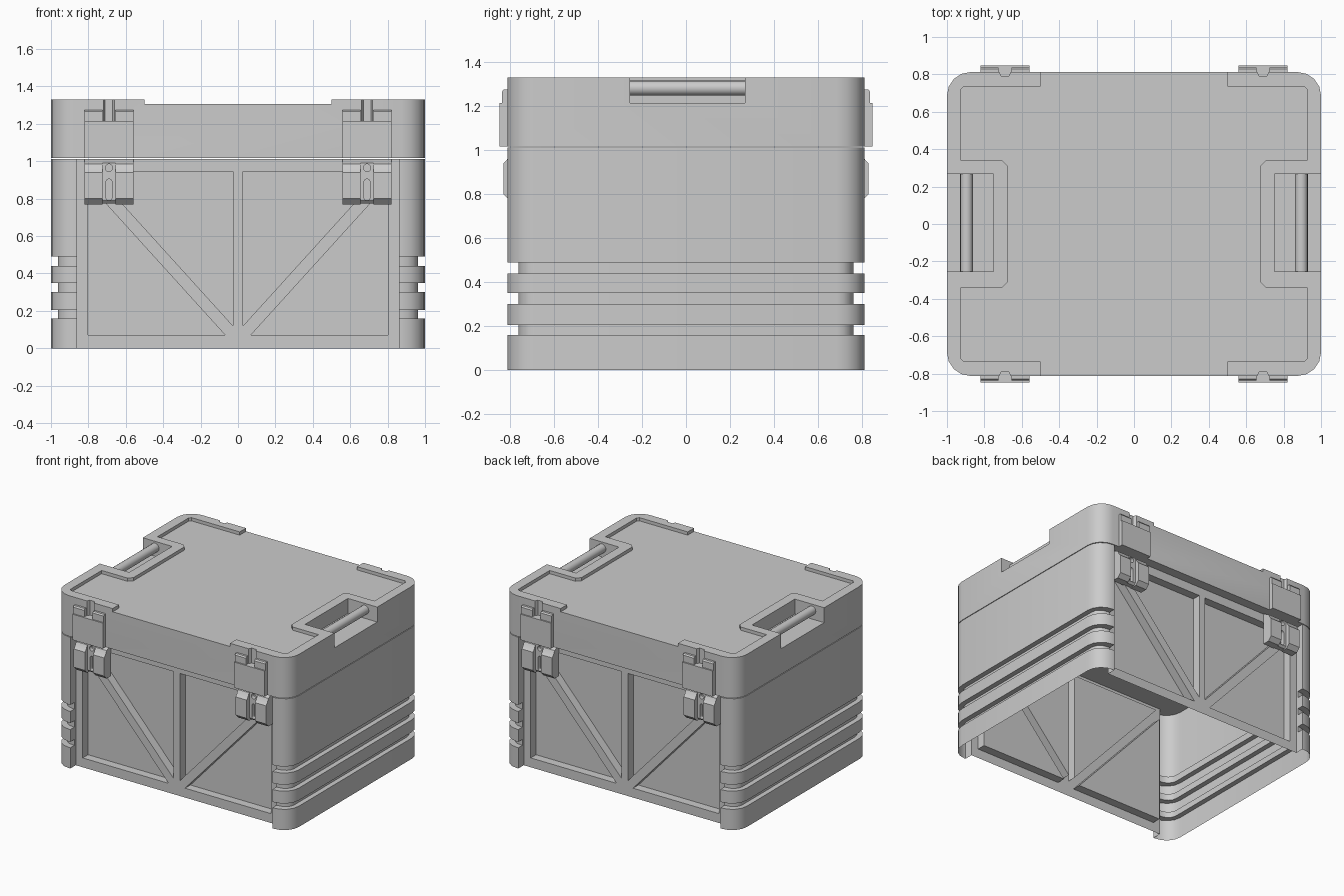
import bpy, bmesh
from math import sin, cos, pi

cube = bpy.data.objects.get("Cube")
if cube:
    bpy.data.objects.remove(cube, do_unlink=True)

grey = bpy.data.materials.new("crate grey")
grey.use_nodes = True
grey.diffuse_color = (0.6, 0.6, 0.6, 1)
grey.node_tree.nodes["Principled BSDF"].inputs["Base Color"].default_value = (0.6, 0.6, 0.6, 1)

W, D = 1.0, 0.812          # half width and half depth
COL, REC = 0.862, 0.745    # corner column edge and recessed wall
SEAM, TOP = 1.012, 1.33
RADIUS = 0.125


def finish(bm, name, mirror=""):
    """Turn a bmesh into an object, optionally mirrored over x and y."""
    mesh = bpy.data.meshes.new(name)
    bm.to_mesh(mesh)
    bm.free()
    obj = bpy.data.objects.new(name, mesh)
    bpy.context.collection.objects.link(obj)
    mesh.materials.append(grey)
    if mirror:
        mod = obj.modifiers.new("mirror", 'MIRROR')
        mod.use_axis = ("x" in mirror, "y" in mirror, False)
    return obj


def extrude(name, pts, axis, a, b, mirror=""):
    """Prism of a 2D outline along one axis, from a to b."""
    place = {"x": lambda p, t: (t, p[0], p[1]),
             "y": lambda p, t: (p[0], t, p[1]),
             "z": lambda p, t: (p[0], p[1], t)}[axis]
    bm = bmesh.new()
    lo = [bm.verts.new(place(p, a)) for p in pts]
    hi = [bm.verts.new(place(p, b)) for p in pts]
    bm.faces.new(lo)
    bm.faces.new(hi)
    n = len(pts)
    for i in range(n):
        j = (i + 1) % n
        bm.faces.new((lo[i], lo[j], hi[j], hi[i]))
    bmesh.ops.recalc_face_normals(bm, faces=bm.faces)
    return finish(bm, name, mirror)


def cut(obj, cutters):
    """Subtract the cutters, bake the result and remove them."""
    for c in cutters:
        c.hide_render = True
        mod = obj.modifiers.new("cut", 'BOOLEAN')
        mod.operation, mod.solver, mod.object = 'DIFFERENCE', 'EXACT', c
    deps = bpy.context.evaluated_depsgraph_get()
    baked = bpy.data.meshes.new_from_object(obj.evaluated_get(deps))
    obj.modifiers.clear()
    obj.data = baked
    for c in cutters:
        bpy.data.objects.remove(c, do_unlink=True)


def rect(a0, a1, b0, b1):
    return [(a0, b0), (a1, b0), (a1, b1), (a0, b1)]


def corner(ix=0, iy=0, steps=4):
    """Rounded corner arc of the plan, shrunk by the insets."""
    return [(W - RADIUS + (RADIUS - ix) * cos(pi / 2 * i / steps),
             D - RADIUS + (RADIUS - iy) * sin(pi / 2 * i / steps)) for i in range(steps + 1)]


def four_way(q):
    """Complete a quarter outline running from the x axis to the y axis."""
    flip = q[::-1]
    return (q + [(-x, y) for x, y in flip]
            + [(-x, -y) for x, y in q] + [(x, -y) for x, y in flip])


# Body: one quarter of an open-bottomed shell, mirrored
bm = bmesh.new()


def face(points):
    bm.faces.new([bm.verts.new(p) for p in points])


def section(groove):
    ix, iy = 0.038 * groove, 0.05 * groove
    return [(W - ix, 0)] + corner(ix, iy) + [(COL, D - iy), (COL, REC)]


# Side wall with three grooves
levels = [(0, 0)]
for low, high in ((0.16, 0.205), (0.30, 0.35), (0.44, 0.49)):
    levels += [(low, 0), (low, 1), (high, 1), (high, 0)]
levels.append((SEAM, 0))
for (z0, i0), (z1, i1) in zip(levels, levels[1:]):
    s0, s1 = section(i0), section(i1)
    for k in range(len(s0) - 1):
        quad = [(*s0[k], z0), (*s0[k + 1], z0), (*s1[k + 1], z1), (*s1[k], z1)]
        if k == len(s0) - 2 and z0 == z1:
            quad.pop(2)
        face(quad)

# Closed top of the body
face([(x, y, SEAM) for x, y in [(0, 0)] + section(0) + [(0, REC)]])

# Recessed wall with braces around two deep sunken triangles
o1, o2, o3, o4 = rect(0, COL, 0, SEAM)
u1, u2, u3 = (0.027, 0.12), (0.775, 0.945), (0.027, 0.945)
l1, l2, l3 = (0.07, 0.072), (0.803, 0.072), (0.803, 0.88)
for poly in ((o1, o2, l2, l1), (o2, o3, l3, l2), (u1, l1, l3, u2), (o3, o4, u3, u2),
             (o4, o1, u1, u3), (o1, l1, u1), (o3, u2, l3)):
    face([(x, REC, z) for x, z in poly])
SUNK = REC - 0.065
for tri in ((u1, u2, u3), (l1, l2, l3)):
    face([(x, SUNK, z) for x, z in tri])
    for i in range(3):
        (xa, za), (xb, zb) = tri[i], tri[(i + 1) % 3]
        face([(xa, REC, za), (xb, REC, zb), (xb, SUNK, zb), (xa, SUNK, za)])

bmesh.ops.remove_doubles(bm, verts=bm.verts, dist=0.0005)
bmesh.ops.recalc_face_normals(bm, faces=bm.faces)
bm.normal_update()
cap = max(bm.faces, key=lambda f: f.calc_center_median().z)
if cap.normal.z < 0:
    bmesh.ops.reverse_faces(bm, faces=bm.faces)
finish(bm, "body", "xy")

# Lid: rounded block with a lowered top, two handle pockets and latch notches
LX, GAP, HALF = 0.69, 0.035, 0.13
lid = extrude("lid", four_way(corner()), "z", SEAM + 0.005, TOP)
lowered = [(0.675, 0.31), (0.705, 0.34), (0.925, 0.34), (0.925, 0.72),
           (0.91, 0.735), (0.5, 0.735), (0.5, 0.95)]
notch = [(LX - GAP, D + 0.01), (LX - 0.02, D - 0.022),
         (LX + 0.02, D - 0.022), (LX + GAP, D + 0.01)]
cut(lid, [
    extrude("top_cutter", four_way(lowered), "z", TOP - 0.025, TOP + 0.1),
    extrude("left_pocket_cutter", rect(0.75, 1.1, -0.255, 0.268), "z", 1.215, TOP + 0.1),
    extrude("right_pocket_cutter", rect(-1.1, -0.75, -0.255, 0.268), "z", 1.215, TOP + 0.1),
    extrude("notch_cutter", notch, "z", 1.215, TOP + 0.1, "xy")])

# Handle bars
bar = [(0.895 + 0.034 * cos(2 * pi * i / 16), 1.282 + 0.034 * sin(2 * pi * i / 16))
       for i in range(16)]
extrude("handle_bars", bar, "y", -0.255, 0.268, "x")

# Latches: built once and mirrored to all four places
extrude("latch_plates", rect(D - 0.005, 0.847, SEAM + 0.005, 1.215), "x",
        LX - HALF, LX + HALF, "xy")
knob = [(D - 0.005, 1.215), (0.837, 1.215), (0.837, 1.265), (0.829, 1.275), (D - 0.005, 1.275)]
prong = [(REC, 0.77), (0.80, 0.77), (0.83, 0.80), (0.83, 0.94),
         (0.815, 0.955), (0.80, 0.985), (REC, SEAM)]
for side, s in (("inner", -1), ("outer", 1)):
    a, b = sorted((LX + s * GAP, LX + s * HALF))
    extrude(side + "_latch_knobs", knob, "x", a, b, "xy")
    extrude(side + "_latch_prongs", prong, "x", a, b, "xy")


def stadium(r, z0, z1, n=16):
    angles = [2 * pi * (i + 0.5) / n for i in range(n)]
    return [(LX + r * cos(t), (z1 - r if sin(t) > 0 else z0 + r) + r * sin(t)) for t in angles]


# Latch centre pieces with a pin hole and a slot
middle = [(REC, 0.775), (0.78, 0.775), (0.795, 0.79), (0.795, 0.99), (REC, SEAM)]
middles = extrude("latch_middles", middle, "x", LX - GAP, LX + GAP, "xy")
cut(middles, [
    extrude("pin_cutter", stadium(0.02, 0.945, 0.985), "y", 0.765, 0.9, "xy"),
    extrude("slot_cutter", stadium(0.016, 0.79, 0.905), "y", 0.765, 0.9, "xy")])

# Smooth rounded corners, keep edges crisp
bpy.ops.object.select_all(action='DESELECT')
for obj in bpy.context.collection.objects:
    if obj.type == 'MESH':
        obj.select_set(True)
        bpy.context.view_layer.objects.active = obj
bpy.ops.object.shade_smooth_by_angle()
